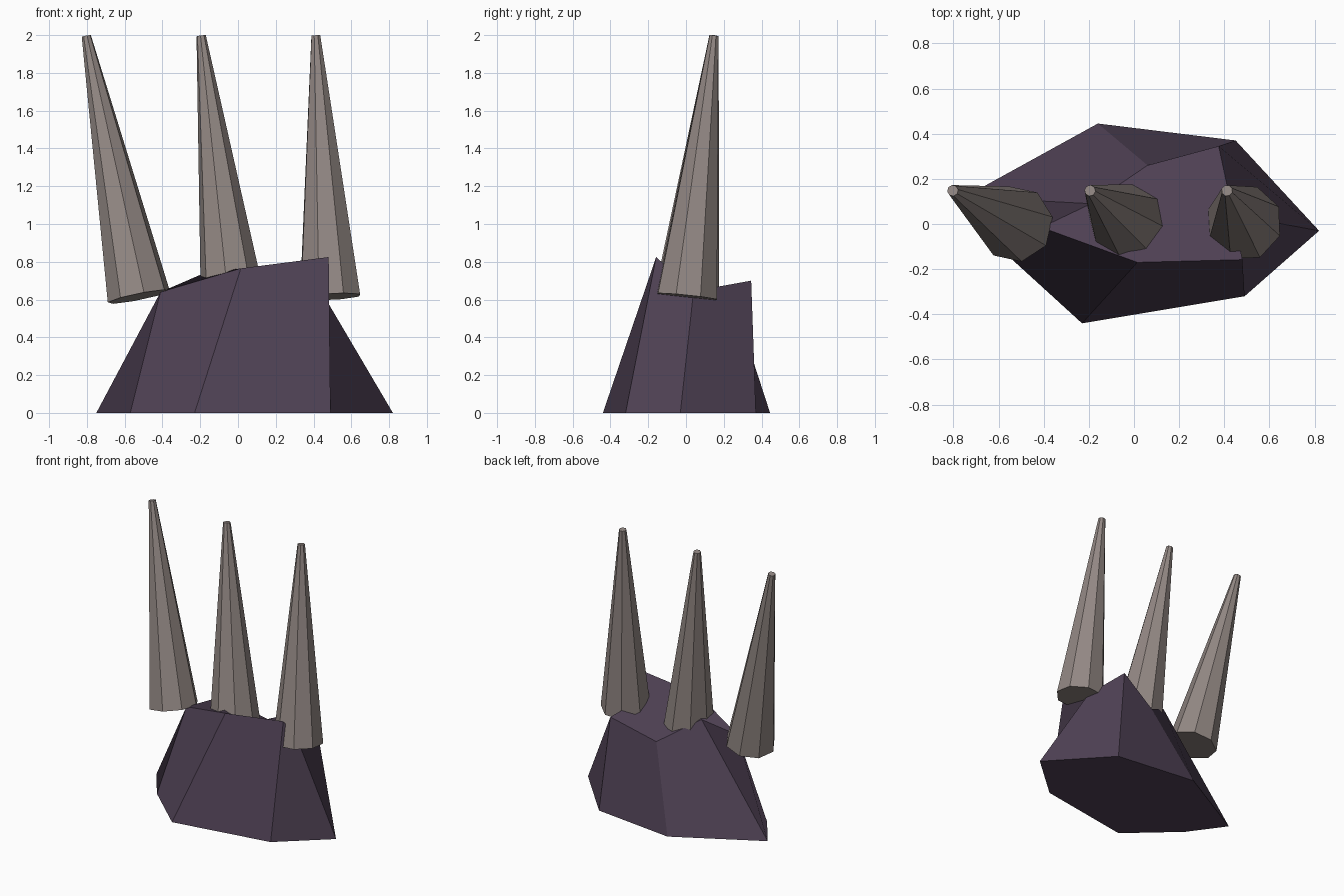
import bpy, bmesh, math
from mathutils import Vector, Matrix

if "Cube" in bpy.data.objects:
    bpy.data.objects.remove(bpy.data.objects["Cube"])


def material(name, rgb):
    m = bpy.data.materials.new(name)
    m.diffuse_color = (*rgb, 1.0)
    m.use_nodes = True
    m.node_tree.nodes["Principled BSDF"].inputs["Base Color"].default_value = m.diffuse_color
    return m


ROCK = material("dark purple", (0.078, 0.053, 0.089))
BONE = material("grey bone", (0.290, 0.246, 0.230))


def finish(bm, name, mat):
    bmesh.ops.recalc_face_normals(bm, faces=bm.faces)
    mesh = bpy.data.meshes.new(name)
    bm.to_mesh(mesh)
    bm.free()
    mesh.materials.append(mat)
    obj = bpy.data.objects.new(name, mesh)
    bpy.context.collection.objects.link(obj)
    return obj


# Faceted stump: seven-sided foot lofted to an uneven rim
foot = [(-0.75, 0.12, 0), (-0.57, -0.13, 0), (-0.23, -0.44, 0), (0.49, -0.32, 0),
        (0.82, -0.03, 0), (0.45, 0.37, 0), (-0.16, 0.445, 0)]
rim = [(-0.19, 0.09, 0.735), (-0.41, -0.015, 0.64), (0.015, -0.17, 0.765),
       (0.48, -0.158, 0.825), (0.44, 0.04, 0.645), (0.375, 0.345, 0.70), (0.06, 0.26, 0.57)]
bm = bmesh.new()
low = [bm.verts.new(p) for p in foot]
top = [bm.verts.new(p) for p in rim]
n = len(low)
for i in range(n):
    j = (i + 1) % n
    bm.faces.new((low[i], low[j], top[j], top[i]))
bm.faces.new(low[::-1])
bm.faces.new(top)
finish(bm, "stump", ROCK)


# Tapered eight-sided claws leaning from root to tip
def claw(name, root, tip, phase):
    root, tip = Vector(root), Vector(tip)
    axis = tip - root
    bm = bmesh.new()
    bmesh.ops.create_cone(bm, cap_ends=True, segments=8, radius1=0.17,
                          radius2=0.025, depth=axis.length)
    turn = Vector((0, 0, 1)).rotation_difference(axis).to_matrix().to_4x4()
    spin = Matrix.Rotation(math.radians(phase), 4, 'Z')
    bm.transform(Matrix.Translation((root + tip) / 2) @ turn @ spin)
    finish(bm, name, BONE)


claw("left_claw", (-0.525, 0.0, 0.615), (-0.803, 0.148, 1.995), 10)
claw("middle_claw", (-0.03, 0.008, 0.615), (-0.195, 0.148, 1.996), -8)
claw("right_claw", (0.487, 0.005, 0.615), (0.412, 0.148, 1.997), -20)
